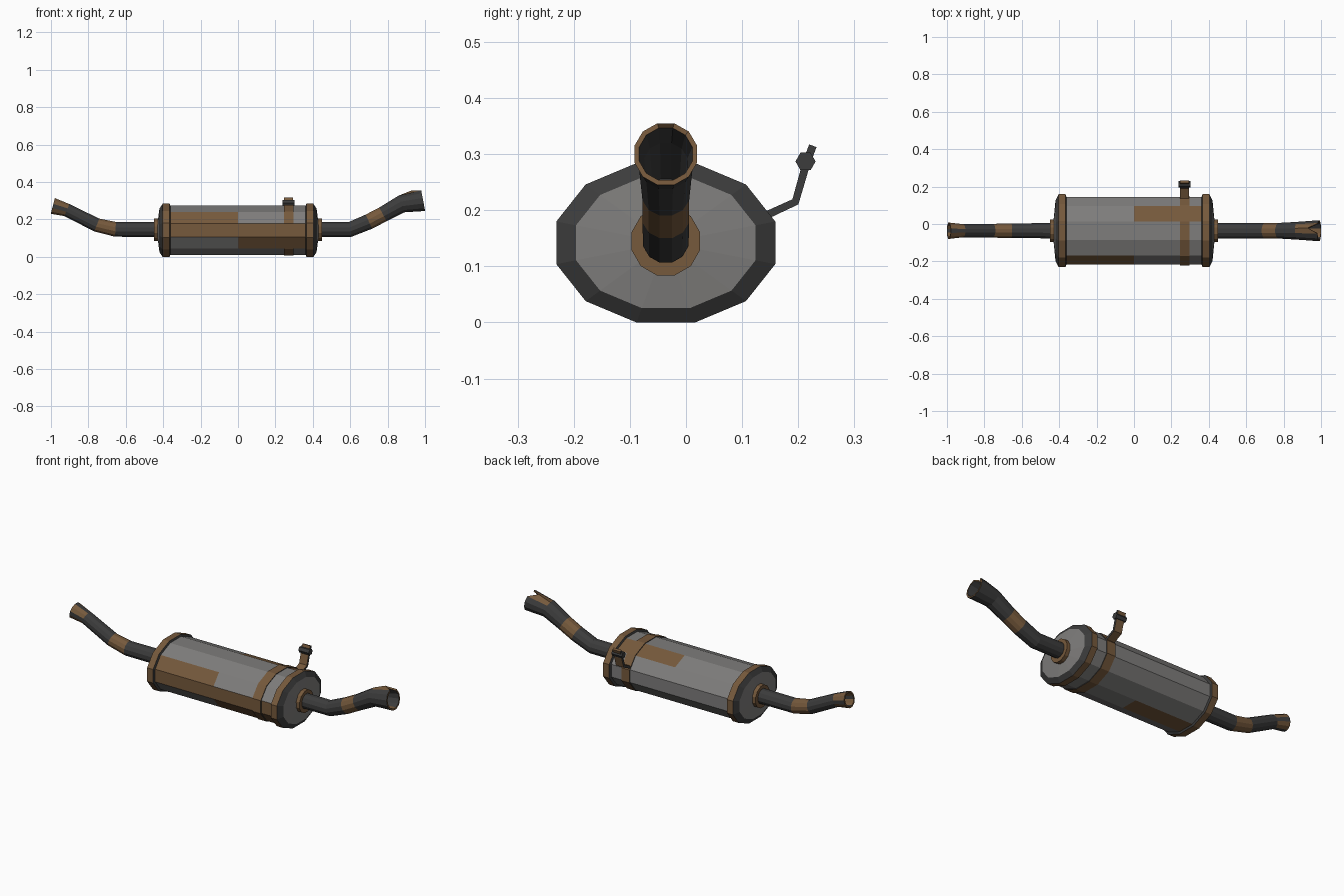
import bpy, bmesh
from math import cos, sin, atan2, radians, hypot

cube = bpy.data.objects.get("Cube")
if cube:
    bpy.data.objects.remove(cube, do_unlink=True)

CY, CZ = -0.036, 0.142      # axis of the drum
SIDES = 12
STEEL, DARK, RUST = 0, 1, 2


def material(name, rgb):
    m = bpy.data.materials.new(name)
    m.use_nodes = True
    m.diffuse_color = (*rgb, 1)
    bsdf = m.node_tree.nodes["Principled BSDF"]
    bsdf.inputs["Base Color"].default_value = (*rgb, 1)
    bsdf.inputs["Roughness"].default_value = 0.7
    return m


MATS = [material("grey steel", (0.21, 0.205, 0.2)),
        material("dark steel", (0.045, 0.045, 0.045)),
        material("rust brown", (0.18, 0.1, 0.045))]


def finish(name, bm):
    bmesh.ops.recalc_face_normals(bm, faces=bm.faces)
    mesh = bpy.data.meshes.new(name)
    bm.to_mesh(mesh)
    bm.free()
    for m in MATS:
        mesh.materials.append(m)
    ob = bpy.data.objects.new(name, mesh)
    bpy.context.collection.objects.link(ob)
    return ob


def loft(name, rings, paint, end_mat=DARK, notch=None):
    """Skin rings (x, z, radius_y, radius_z, tilt); paint(segment, side) picks the colour."""
    bm = bmesh.new()
    loops = []
    for x, z, ry, rz, tilt in rings:
        loop = []
        for i in range(SIDES):
            a = radians(30 * i - 15)
            h = rz * sin(a)
            loop.append(bm.verts.new((x - h * sin(tilt), CY + ry * cos(a), z + h * cos(tilt))))
        loops.append(loop)
    for s in range(len(loops) - 1):
        for i in range(SIDES):
            j = (i + 1) % SIDES
            f = bm.faces.new((loops[s][i], loops[s][j], loops[s + 1][j], loops[s + 1][i]))
            f.material_index = paint(s, i)
    for loop in (loops[0], loops[-1]):
        bm.faces.new(loop).material_index = end_mat
    if notch:
        for ring in notch:
            loops[ring][3].co.x -= 0.05
    return finish(name, bm)


def prism(name, outline, x0, x1, paint, end_mat):
    """Extrude a (y, z) outline along x."""
    bm = bmesh.new()
    a, b = ([bm.verts.new((x, y, z)) for y, z in outline] for x in (x0, x1))
    n = len(outline)
    for i in range(n):
        j = (i + 1) % n
        bm.faces.new((a[i], a[j], b[j], b[i])).material_index = paint(i)
    for loop in (a, b):
        bm.faces.new(loop).material_index = end_mat
    return finish(name, bm)


def oval(y, z, ry, rz, n, phase=0):
    return [(y + ry * cos(radians(phase + 360 * i / n)),
             z + rz * sin(radians(phase + 360 * i / n))) for i in range(n)]


# Drum with patches of rust on either half
RY, RZ = 0.202, 0.147
shape = [(0.43, 0.3), (0.42, 0.82), (0.403, 1), (0.366, 1), (0.362, 0.93)]
profile = [(-x, s) for x, s in shape] + [(0, 0.93)] + [(x, s) for x, s in reversed(shape)]
rusty_right_half = {5, 6, 9}
rusty_left_half = {2, 6, 7}


def paint_drum(seg, side):
    if seg in (4, 5):
        return RUST if side in (rusty_right_half if seg == 4 else rusty_left_half) else STEEL
    k = min(seg, 9 - seg)
    return (STEEL, DARK, RUST, DARK)[k]


loft("drum", [(x, CZ, RY * s, RZ * s, 0) for x, s in profile], paint_drum)

# Collars where the pipes enter
for name, s in (("left_collar", 1), ("right_collar", -1)):
    prism(name, oval(CY, CZ + 0.003, 0.063, 0.063, SIDES, 15), s * 0.41, s * 0.45,
          lambda i: RUST, RUST)


# Bent hollow pipes
def pipe(name, path, paint, end_tilt, notched=False):
    rings = []
    for i, (x, z, r) in enumerate(path):
        p, q = path[max(i - 1, 0)], path[min(i + 1, len(path) - 1)]
        dx, dz = q[0] - p[0], q[1] - p[1]
        tilt = atan2(dz, dx) if dx > 0 else atan2(-dz, -dx)
        if i == len(path) - 1:
            tilt = end_tilt
        rings.append((x, z, r, r, tilt))
    last = len(rings) - 1
    inner = [(x, z, a - 0.009, b - 0.009, t) for x, z, a, b, t in reversed(rings[-3:])]
    loft(name, rings + inner, lambda s, i: paint(s - last, i), DARK,
         (last, last + 1) if notched else None)


def paint_left(seg, side):
    # seg counts from the tip: negative outside, 0 the lip, positive inside
    if seg == 0 or seg == -3:
        return RUST
    if seg == -1 and side in (2, 3):
        return RUST
    return RUST if seg == 1 and side in (8, 9) else DARK


def paint_right(seg, side):
    if seg == 0 or seg == -3:
        return RUST
    return RUST if abs(seg) == 1 and side % 3 != 0 else DARK


pipe("left_pipe", [(0.4, 0.147, 0.042), (0.6, 0.147, 0.042), (0.7, 0.188, 0.043),
                   (0.775, 0.227, 0.043), (0.875, 0.283, 0.049), (0.99, 0.3, 0.058)],
     paint_left, 0.19, True)
pipe("right_pipe", [(-0.4, 0.147, 0.042), (-0.655, 0.147, 0.041), (-0.755, 0.17, 0.038),
                    (-0.915, 0.25, 0.036), (-0.99, 0.272, 0.045)],
     paint_right, -0.25)

# Clamp band around the drum
prism("clamp_band", oval(CY, CZ, RY * 0.955, RZ * 0.955, SIDES, 15), 0.245, 0.297,
      lambda i: RUST, DARK)

# Bent hanger strap with a hexagonal bolt
line = [(0.13, 0.185), (0.195, 0.215), (0.215, 0.285), (0.226, 0.315)]
upper, lower = [], []
for i, (y, z) in enumerate(line):
    p, q = line[max(i - 1, 0)], line[min(i + 1, len(line) - 1)]
    dy, dz = q[0] - p[0], q[1] - p[1]
    k = 0.007 / hypot(dy, dz)
    upper.append((y - dz * k, z + dy * k))
    lower.append((y + dz * k, z - dy * k))
prism("hanger_strap", upper + lower[::-1], 0.247, 0.295, lambda i: RUST, DARK)
prism("hanger_bolt", oval(0.213, 0.287, 0.018, 0.018, 6), 0.238, 0.302, lambda i: DARK, DARK)
